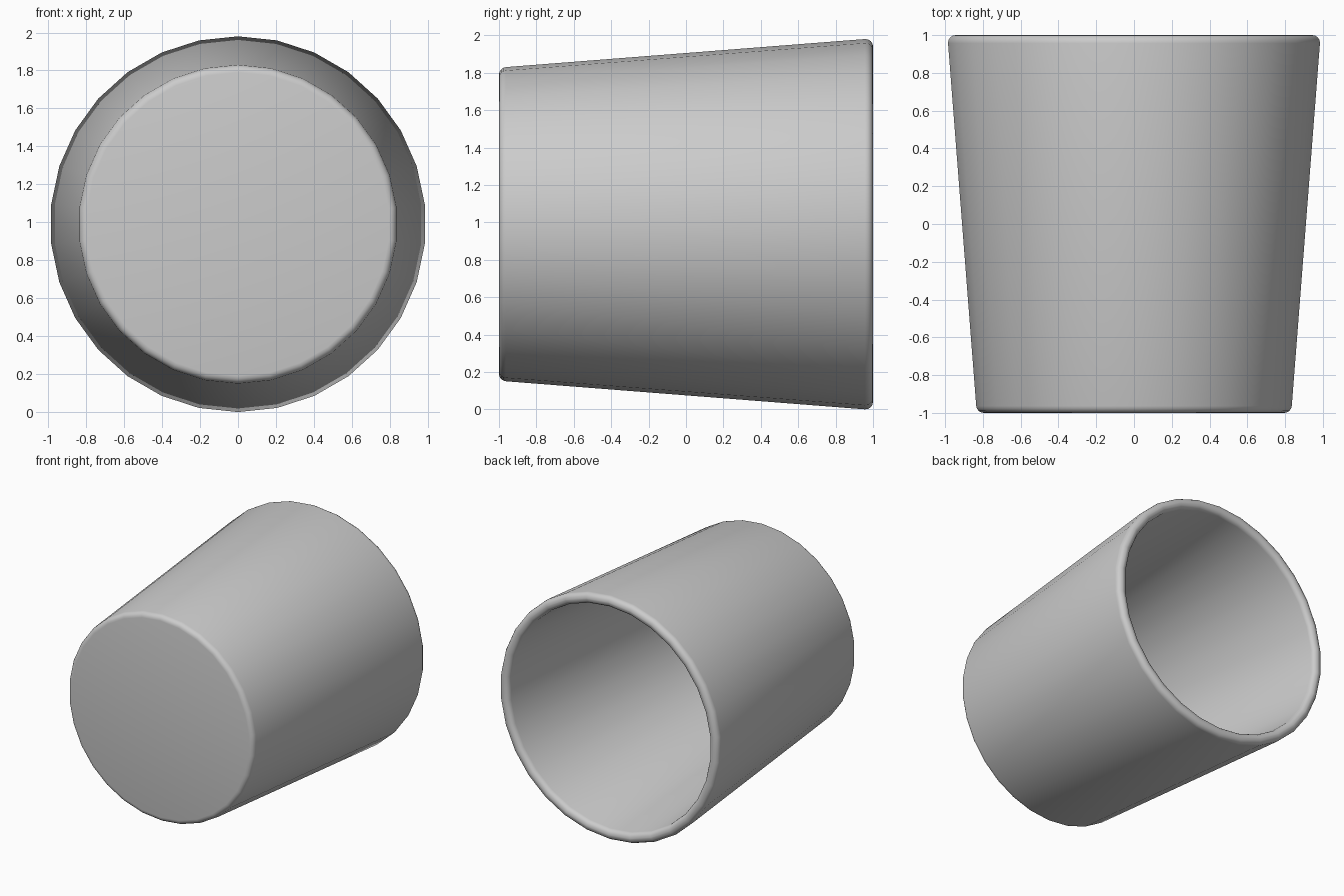
import bpy, bmesh, math

if "Cube" in bpy.data.objects:
    bpy.data.objects.remove(bpy.data.objects["Cube"])

SIDES = 30
AXIS_Z = 0.99


def arc(cx, cy, r, a0, a1, n=4):
    """Rounded corner points (radius, y) from angle a0 to a1 in degrees."""
    pts = []
    for i in range(n + 1):
        a = math.radians(a0 + (a1 - a0) * i / n)
        pts.append((cx + r * math.cos(a), cy + r * math.sin(a)))
    return pts


# Profile: rounded base edge, tapered wall, rounded rim, inner wall and floor
profile = (arc(0.80, -0.96, 0.04, -90, -4.5)
           + arc(0.95, 0.96, 0.04, -4.5, 90)
           + arc(0.945, 0.96, 0.04, 90, 175.5)
           + [(0.76, -0.91)])

bm = bmesh.new()
rings = []
for r, y in profile:
    ring = []
    for i in range(SIDES):
        a = 2 * math.pi * i / SIDES
        ring.append(bm.verts.new((r * math.sin(a), y, AXIS_Z + r * math.cos(a))))
    rings.append(ring)

# Walls between neighbouring rings
for lower, upper in zip(rings, rings[1:]):
    for i in range(SIDES):
        j = (i + 1) % SIDES
        bm.faces.new((lower[i], lower[j], upper[j], upper[i]))

# Closed base and inner floor
bm.faces.new(rings[0])
bm.faces.new(rings[-1])
bmesh.ops.recalc_face_normals(bm, faces=bm.faces)

mesh = bpy.data.meshes.new("cup")
bm.to_mesh(mesh)
bm.free()
cup = bpy.data.objects.new("cup", mesh)
bpy.context.collection.objects.link(cup)

# Smooth sides, crisp inner floor edge
bpy.context.view_layer.objects.active = cup
cup.select_set(True)
bpy.ops.object.shade_smooth_by_angle(angle=math.radians(40))
